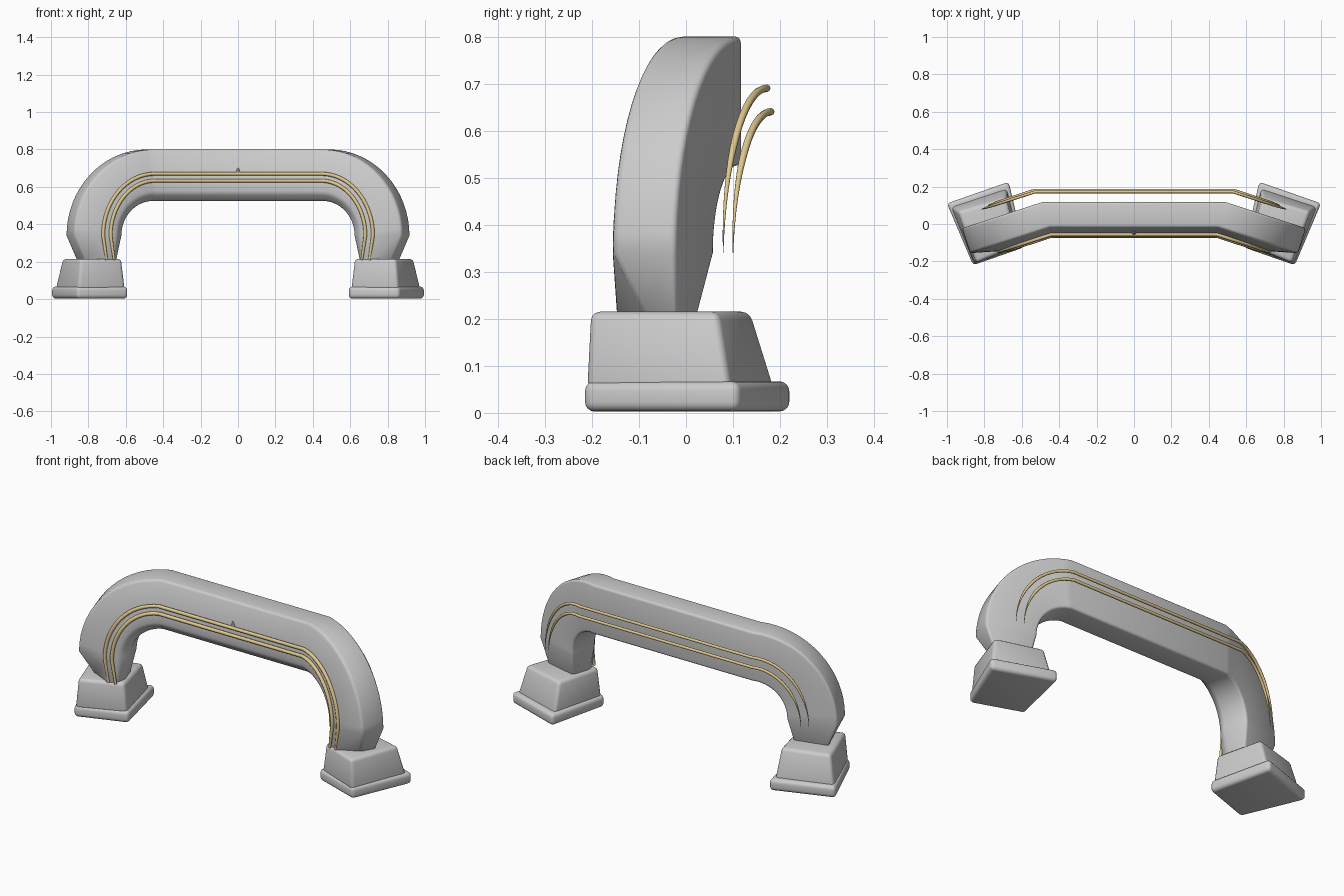
import bpy, bmesh, math

if "Cube" in bpy.data.objects:
    bpy.data.objects.remove(bpy.data.objects["Cube"])

C, S = math.cos(math.radians(18)), math.sin(math.radians(18))
ZC = 0.34          # height of the bend centres
gold = bpy.data.materials.new("gold")
gold.diffuse_color = (0.75, 0.58, 0.27, 1)
gold.use_nodes = True
gold.node_tree.nodes["Principled BSDF"].inputs["Base Color"].default_value = gold.diffuse_color


def leg_point(side, x0, u, q, z):
    """Point in the leg plane, which swings 18 degrees forward at x0."""
    w = q - 0.05
    return (side * (x0 + C * u + S * w), 0.05 + C * w - S * u, z)


def make(name, rings, bevel, segments=3, angle=30):
    """Loft closed rings into a capped, bevelled solid."""
    bm = bmesh.new()
    loops = [[bm.verts.new(p) for p in ring] for ring in rings]
    n = len(loops[0])
    for a, b in zip(loops, loops[1:]):
        for i in range(n):
            j = (i + 1) % n
            bm.faces.new((a[i], a[j], b[j], b[i]))
    bm.faces.new(loops[0])
    bm.faces.new(loops[-1][::-1])
    bmesh.ops.recalc_face_normals(bm, faces=bm.faces)
    me = bpy.data.meshes.new(name)
    bm.to_mesh(me)
    bm.free()
    ob = bpy.data.objects.new(name, me)
    bpy.context.collection.objects.link(ob)
    bpy.ops.object.select_all(action='DESELECT')
    ob.select_set(True)
    bpy.context.view_layer.objects.active = ob
    if bevel:
        m = ob.modifiers.new("bevel", 'BEVEL')
        m.width, m.segments = bevel, segments
        m.limit_method, m.angle_limit = 'ANGLE', math.radians(angle)
        bpy.ops.object.modifier_apply(modifier="bevel")
    bpy.ops.object.shade_smooth_by_angle(angle=math.radians(35))
    return ob


# grip: section given as (depth inward from the outside, y)
section = [(0, -0.02), (0.17, -0.062), (0.235, -0.058),
           (0.275, -0.02), (0.275, 0.12), (0, 0.12)]
# pinched section where the grip enters the foot
neck = [(0.085, 0.03), (0.17, -0.062), (0.225, -0.055),
        (0.25, -0.01), (0.25, 0.09), (0.065, 0.105)]


def half_grip(side):
    rings = []
    for i in range(17):
        a = math.pi / 2 * i / 16
        rings.append([leg_point(side, 0.47, (0.46 - p) * math.sin(a) * 0.98, q,
                                ZC + (0.46 - p) * math.cos(a)) for p, q in section])
    rings.append([leg_point(side, 0.47, 0.46 - p, q, 0.2) for p, q in neck])
    return rings


make("grip", half_grip(-1)[::-1] + half_grip(1), 0.013, 3, 36)

# feet: trapezoid plinth with a tapered block on top
plinth = [(1.0, 0.11), (0.67, 0.225), (0.588, -0.125), (0.86, -0.22)]
block_low = [(0.98, 0.092), (0.68, 0.192), (0.602, -0.12), (0.855, -0.215)]
block_top = [(0.94, 0.067), (0.685, 0.14), (0.622, -0.115), (0.843, -0.207)]
for side, tag in ((-1, "left"), (1, "right")):
    def ring(pts, z):
        return [(side * x, y, z) for x, y in pts]
    make(tag + "_foot_plinth", [ring(plinth, 0.003), ring(plinth, 0.067)], 0.02, 4)
    make(tag + "_foot_block", [ring(block_low, 0.05), ring(block_top, 0.215)], 0.018, 3)


def trim(name, x0, ru, z_top, q, radius, end):
    """Gold wire following the grip; optional straight ends, tapered tips."""
    half = []
    for i in range(17):
        a = math.pi / 2 * i / 16
        half.append((ru * math.sin(a), ZC + (z_top - ZC) * math.cos(a),
                     1 if end else min(1, (16.6 - i) / 8)))
    if end:
        half.append((ru - 0.02, end, 0.7))
    pts = [(leg_point(-1, x0, u, q, z), r) for u, z, r in half[::-1]]
    pts += [(leg_point(1, x0, u, q, z), r) for u, z, r in half]
    cu = bpy.data.curves.new(name, 'CURVE')
    cu.dimensions = '3D'
    cu.bevel_depth, cu.bevel_resolution, cu.use_fill_caps = radius, 2, True
    sp = cu.splines.new('POLY')
    sp.points.add(len(pts) - 1)
    for p, (co, r) in zip(sp.points, pts):
        p.co, p.radius = (*co, 1), r
    sp.use_smooth = True
    cu.materials.append(gold)
    ob = bpy.data.objects.new(name, cu)
    bpy.context.collection.objects.link(ob)


trim("front_trim_outer", 0.48, 0.29, 0.67, -0.062, 0.010, 0.21)
trim("front_trim_inner", 0.48, 0.25, 0.633, -0.070, 0.010, 0.21)
trim("back_trim_outer", 0.49, 0.30, 0.69, 0.178, 0.008, None)
trim("back_trim_inner", 0.49, 0.26, 0.64, 0.187, 0.008, None)

# small pointed stud on the middle of the front face
bpy.ops.mesh.primitive_cone_add(vertices=8, radius1=0.015, radius2=0, depth=0.035,
                                location=(0, -0.046, 0.69))
bpy.context.object.name = "front_stud"
